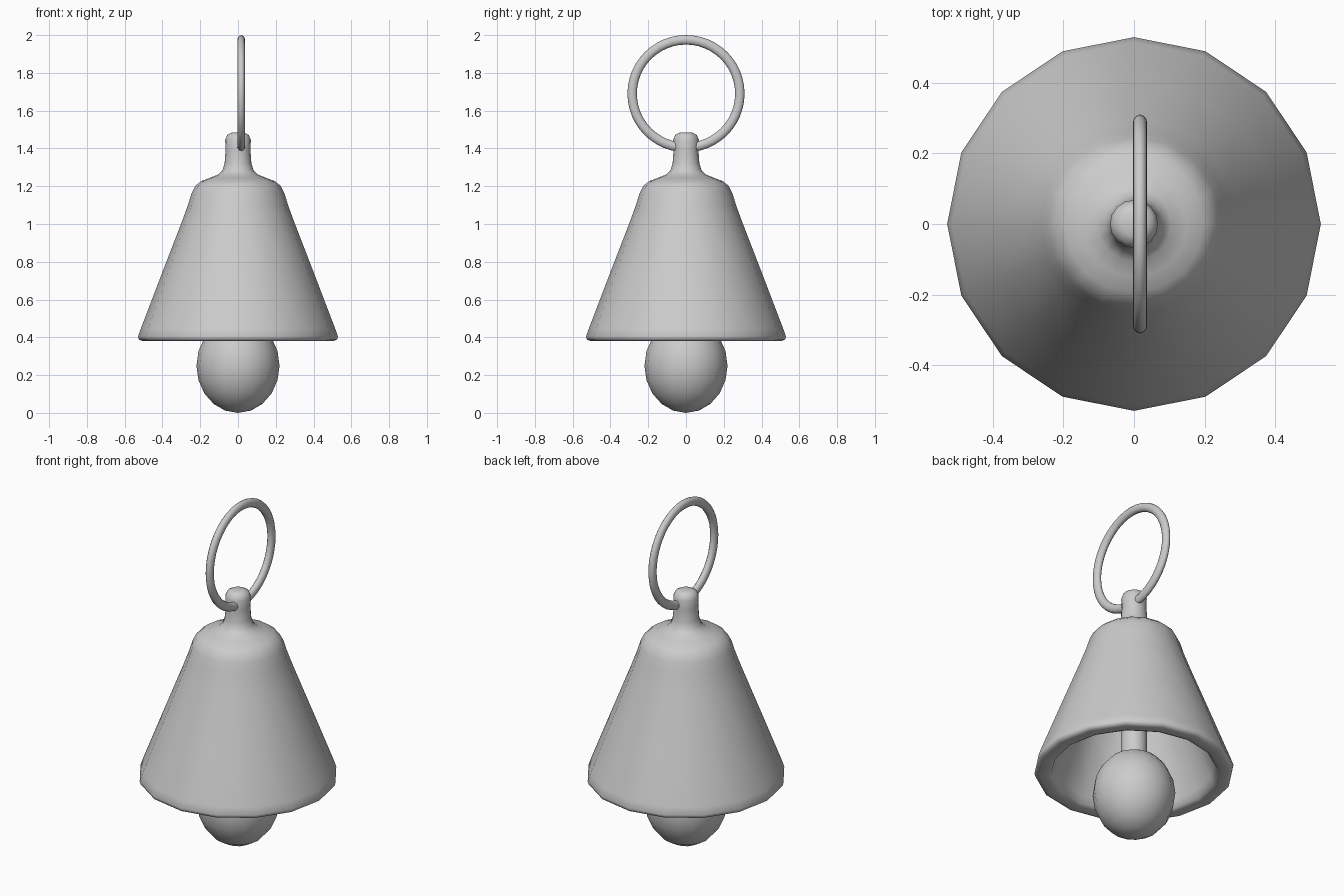
import bpy
import bmesh
from math import sin, cos, pi, radians

cube = bpy.data.objects.get("Cube")
if cube:
    bpy.data.objects.remove(cube)

metal = bpy.data.materials.new("light_grey_metal")
metal.use_nodes = True
GREY = (0.6, 0.6, 0.6, 1)
metal.diffuse_color = GREY
metal.node_tree.nodes["Principled BSDF"].inputs["Base Color"].default_value = GREY


def finish(obj, angle):
    obj.data.materials.append(metal)
    bpy.ops.object.select_all(action="DESELECT")
    obj.select_set(True)
    bpy.context.view_layer.objects.active = obj
    bpy.ops.object.shade_smooth_by_angle(angle=radians(angle))


def lathe(name, profile, sides=16, angle=60):
    """Spin a (radius, height) profile about z; zero radius ends close."""
    bm = bmesh.new()
    verts = [bm.verts.new((r, 0, z)) for r, z in profile]
    edges = [bm.edges.new(pair) for pair in zip(verts, verts[1:])]
    bmesh.ops.spin(bm, geom=verts + edges, cent=(0, 0, 0), axis=(0, 0, 1),
                   angle=2 * pi, steps=sides, use_duplicate=False)
    bmesh.ops.remove_doubles(bm, verts=bm.verts, dist=0.0005)
    bmesh.ops.recalc_face_normals(bm, faces=bm.faces)
    mesh = bpy.data.meshes.new(name)
    bm.to_mesh(mesh)
    bm.free()
    obj = bpy.data.objects.new(name, mesh)
    bpy.context.collection.objects.link(obj)
    finish(obj, angle)
    return obj


# Bell: crown knob, flared shoulder, skirt, rounded lip and hollow inside
outside = [(0, 1.485), (0.035, 1.483), (0.057, 1.472), (0.068, 1.445),
           (0.066, 1.39), (0.071, 1.32), (0.082, 1.285), (0.105, 1.262),
           (0.15, 1.244), (0.195, 1.227), (0.225, 1.203), (0.245, 1.165),
           (0.265, 1.1), (0.298, 1.01), (0.41, 0.72), (0.515, 0.445),
           (0.529, 0.405), (0.525, 0.388), (0.505, 0.381)]
inside = [(0.46, 0.381), (0.44, 0.39), (0.425, 0.43), (0.33, 0.7),
          (0.225, 1.0), (0.18, 1.12), (0.12, 1.16), (0, 1.17)]
lathe("bell", outside + inside)

# Clapper: rod with an egg-shaped ball
lathe("clapper_rod", [(0, 0.4), (0.07, 0.4), (0.07, 1.18), (0, 1.18)], 16, 40)
RINGS = 10
lathe("clapper_ball", [(0.22 * sin(pi * i / RINGS), 0.25 - 0.25 * cos(pi * i / RINGS))
                       for i in range(RINGS + 1)])

# Hanging ring through the knob
bpy.ops.mesh.primitive_torus_add(
    major_radius=0.285, minor_radius=0.025, major_segments=48, minor_segments=12,
    location=(0.017, 0, 1.69), rotation=(0, pi / 2, 0))
ring = bpy.context.object
ring.name = "hanging_ring"
ring.scale = (1, 1, 0.82)
finish(ring, 60)
